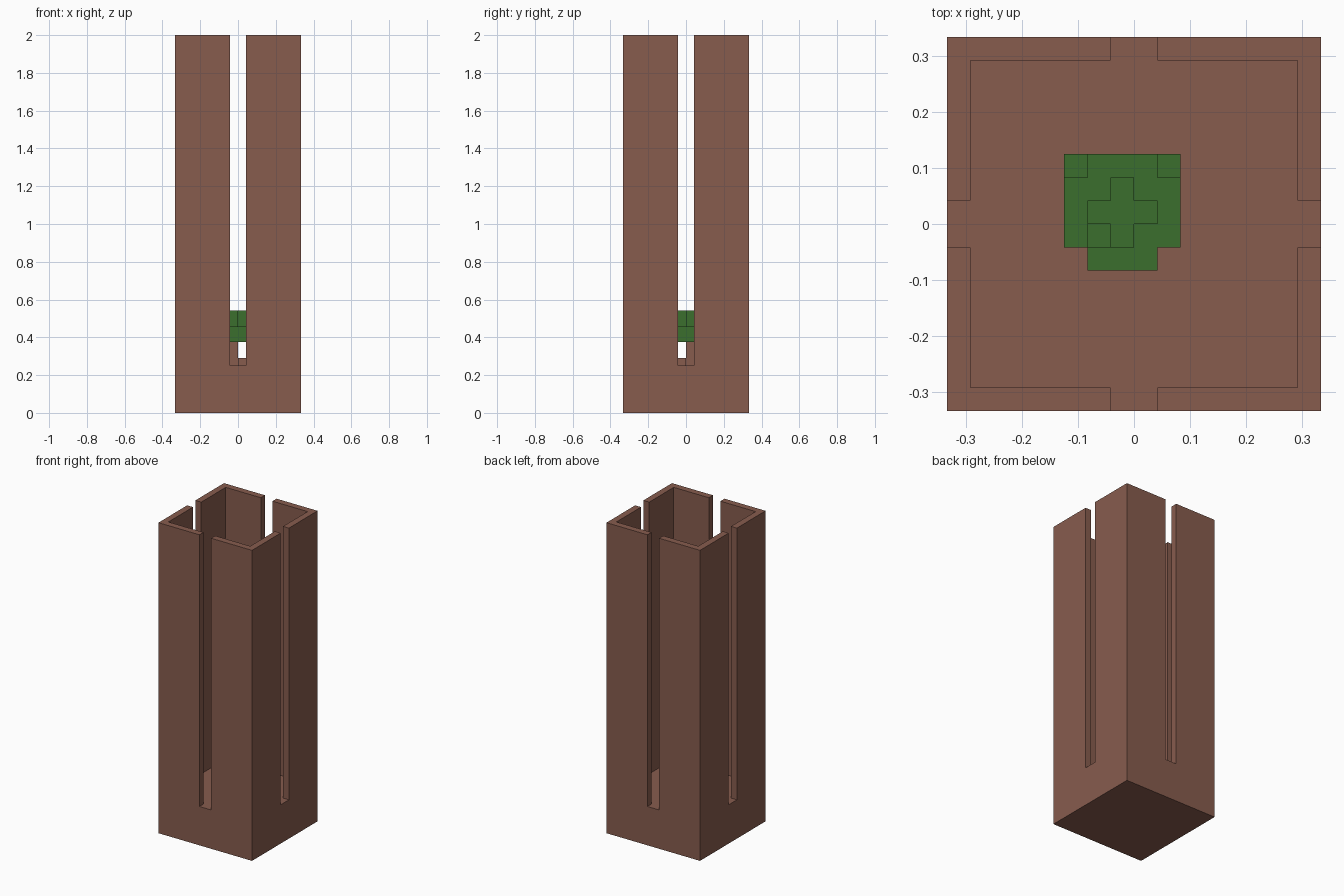
import bpy
import bmesh

if "Cube" in bpy.data.objects:
    bpy.data.objects.remove(bpy.data.objects["Cube"], do_unlink=True)

U = 2 / 48  # edge length of one block


def material(name, rgb):
    mat = bpy.data.materials.new(name)
    mat.use_nodes = True
    mat.diffuse_color = (*rgb, 1)
    mat.node_tree.nodes["Principled BSDF"].inputs["Base Color"].default_value = (*rgb, 1)
    return mat


def block_solid(name, mat, xs, ys, zs, filled):
    """Skin every grid cell whose centre is filled, leaving out inner faces."""
    grid = (xs, ys, zs)
    bm = bmesh.new()
    verts = {}

    def vert(key):
        if key not in verts:
            verts[key] = bm.verts.new([grid[a][key[a]] * U for a in range(3)])
        return verts[key]

    def solid(cell):
        if any(not 0 <= cell[a] < len(grid[a]) - 1 for a in range(3)):
            return False
        return filled(*[(grid[a][cell[a]] + grid[a][cell[a] + 1]) / 2 for a in range(3)])

    for i in range(len(xs) - 1):
        for j in range(len(ys) - 1):
            for k in range(len(zs) - 1):
                cell = (i, j, k)
                if not solid(cell):
                    continue
                for axis in range(3):
                    for side in (0, 1):
                        near = list(cell)
                        near[axis] += 2 * side - 1
                        if solid(near):
                            continue
                        b, c = (axis + 1) % 3, (axis + 2) % 3
                        loop = []
                        for db, dc in ((0, 0), (1, 0), (1, 1), (0, 1)):
                            key = list(cell)
                            key[axis] += side
                            key[b] += db
                            key[c] += dc
                            loop.append(vert(tuple(key)))
                        bm.faces.new(loop if side else loop[::-1])
    # Merge flat neighbouring faces
    bmesh.ops.dissolve_limit(bm, angle_limit=0.01, verts=bm.verts[:], edges=bm.edges[:])
    mesh = bpy.data.meshes.new(name)
    bm.to_mesh(mesh)
    bm.free()
    mesh.materials.append(mat)
    obj = bpy.data.objects.new(name, mesh)
    bpy.context.collection.objects.link(obj)
    return obj


brown = material("brown", (0.242, 0.107, 0.076))
green = material("leaf green", (0.044, 0.156, 0.026))


# Tower: thick base, thin walls, an open slot in the middle of each side
def in_tower(x, y, z):
    wall = max(abs(x), abs(y)) > 7
    slot = min(abs(x), abs(y)) < 1
    return z < 6 or (wall and not slot)


lines = [-8, -7, -1, 1, 7, 8]
block_solid("tower", brown, lines, lines, [0, 6, 48], in_tower)

# Small tree standing on the tower floor
block_solid("tree_trunk", brown, [-1, 0], [0, 1], [6, 9], lambda x, y, z: True)
block_solid("floor_block", brown, [0, 1], [-1, 0], [6, 7], lambda x, y, z: True)


# Foliage: wide lower layers with clipped corners, narrow cross on top
def in_foliage(x, y, z):
    dx, dy = round(x + 0.5), round(y - 0.5)
    if z < 11:
        corner = abs(dx) == 2 and abs(dy) == 2
        return not corner or (dy > 0 and z < 10)
    cross = abs(dx) + abs(dy) <= 1
    return cross or (z < 12 and dx == -1 and dy == -1)


block_solid("tree_foliage", green, list(range(-3, 3)), list(range(-2, 4)),
            list(range(9, 14)), in_foliage)
